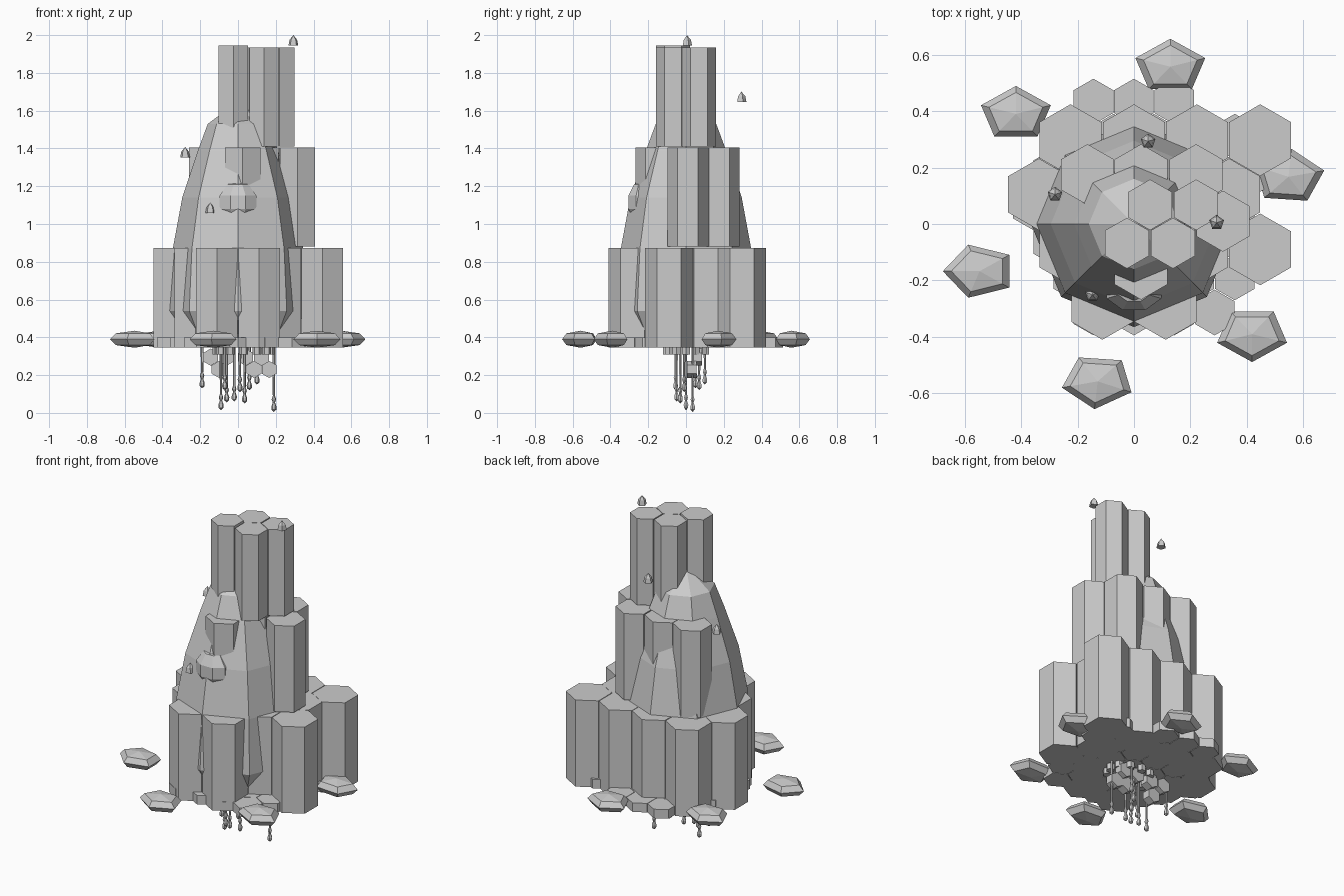
import bpy, bmesh, math
from mathutils import Matrix, Vector

if "Cube" in bpy.data.objects:
    bpy.data.objects.remove(bpy.data.objects["Cube"])


def lathe(bm, profile, sides, loc=(0, 0, 0), turn=0.0, sx=1.0, sy=1.0, rot=None):
    """Add a flat-faced turned solid: profile is (radius, z) from bottom to top."""
    rot = rot or Matrix.Identity(3)
    rings = []
    for r, z in profile:
        n = 1 if r == 0 else sides
        ring = []
        for i in range(n):
            a = turn + 2 * math.pi * i / sides
            p = Vector((r * math.cos(a) * sx, r * math.sin(a) * sy, z))
            ring.append(bm.verts.new(rot @ p + Vector(loc)))
        rings.append(ring)
    for lo, hi in zip(rings, rings[1:]):
        for i in range(sides):
            j = (i + 1) % sides
            if len(lo) == 1:
                bm.faces.new((lo[0], hi[j], hi[i]))
            elif len(hi) == 1:
                bm.faces.new((lo[i], lo[j], hi[0]))
            else:
                bm.faces.new((lo[i], lo[j], hi[j], hi[i]))
    if len(rings[0]) > 1:
        bm.faces.new(rings[0][::-1])
    if len(rings[-1]) > 1:
        bm.faces.new(rings[-1])


def finish(bm, name):
    bmesh.ops.recalc_face_normals(bm, faces=bm.faces)
    mesh = bpy.data.meshes.new(name)
    bm.to_mesh(mesh)
    bm.free()
    bpy.context.collection.objects.link(bpy.data.objects.new(name, mesh))


def hex_columns(name, centres, radius, z0, z1):
    bm = bmesh.new()
    for x, y in centres:
        lathe(bm, [(radius, z0), (radius, z1)], 6, (x, y, 0), math.pi / 6)
    finish(bm, name)


# Three tiers of hexagonal columns
hex_columns("lower_columns",
            [(-.225, .297), (0, .297), (.223, .297), (.447, .297),
             (-.337, .105), (.337, .105), (-.225, -.09), (.223, -.09),
             (.447, -.09), (-.112, -.283), (.112, -.283)], .127, .345, .872)
hex_columns("middle_columns",
            [(-.165, .175), (.025, .175), (.22, .175), (.315, .01),
             (.12, .01), (-.07, .01), (.025, -.16)], .108, .88, 1.405)
hex_columns("upper_columns_left", [(-.025, -.068)], .09, 1.41, 1.945)
hex_columns("upper_columns", [(.138, -.068), (.057, .068), (.22, .068)], .09, 1.41, 1.935)

# Honeycomb base plate of small hexagons
base = []
for row in range(-3, 4):
    for col in range(-5, 6):
        x = .0 + .143 * col + (.0715 if row % 2 else 0)
        x += .071
        y = .06 + .1245 * row
        if math.hypot(x - .04, y - .03) < .45:
            base.append((x, y))
hex_columns("base_plate", base, .081, .345, .40)

# Faceted hive body
bm = bmesh.new()
lathe(bm, [(.30, .42), (.365, .54), (.345, .87), (.295, 1.14), (.212, 1.39),
           (.16, 1.53), (0, 1.65)], 8)
finish(bm, "hive_body")

# Entrance knob on the front
bm = bmesh.new()
lathe(bm, [(0, -.10), (.06, -.09), (.105, -.03), (.105, .04), (.06, .10), (0, .115)], 8,
      (0, -.235, 1.11), math.pi / 8, 1.0, .72)
finish(bm, "entrance_knob")

# Ring of six floating stones
bm = bmesh.new()
for i, turn in enumerate([85, 90, 90, 180, 265, 270]):
    a = math.radians(17 + 60 * i)
    lathe(bm, [(0, -.045), (.10, -.031), (.13, 0), (.10, .031), (0, .045)], 5,
          (.572 * math.cos(a), .572 * math.sin(a), .39), math.radians(turn), 1.0, .76)
finish(bm, "floating_stones")

# Small hovering flyers
bm = bmesh.new()
for p in [(.293, .005, 1.972), (-.28, .105, 1.38), (-.147, -.25, 1.085), (.05, .293, 1.673)]:
    lathe(bm, [(.027, -.027), (.021, .003), (0, .028)], 5, p, math.pi / 2)
finish(bm, "flyers")

# Cells hanging beneath the plate
bm = bmesh.new()
for i in range(12):
    a = math.tau * i / 12
    lathe(bm, [(.024, .31), (.024, .35)], 6, (.03 + .14 * math.cos(a), .1 * math.sin(a), 0))
face_front = Matrix.Rotation(math.pi / 2, 3, 'X')
for x, y, z in [(-.10, .03, .23), (.085, .03, .23), (.165, .03, .23), (-.145, .06, .295),
                (-.06, .06, .295), (.04, .06, .295), (.125, .06, .295)]:
    lathe(bm, [(.045, -.025), (.045, .025)], 6, (x, y, z), math.pi / 6, rot=face_front)
finish(bm, "hanging_cells")

# Drips with beaded ends
bm = bmesh.new()
for x, y, z in [(-.19, .05, .13), (-.09, 0, .015), (-.06, -.03, .055), (-.02, -.05, .06),
                (.035, -.03, .05), (.06, .07, .12), (.10, .10, .15), (.19, .035, .005),
                (-.07, -.055, .12), (.01, -.01, .11)]:
    lathe(bm, [(0, z), (.013, z + .012), (.014, z + .028), (.006, z + .05), (.012, z + .066),
               (.006, z + .085), (.008, .35)], 6, (x, y, 0))
finish(bm, "drips")
